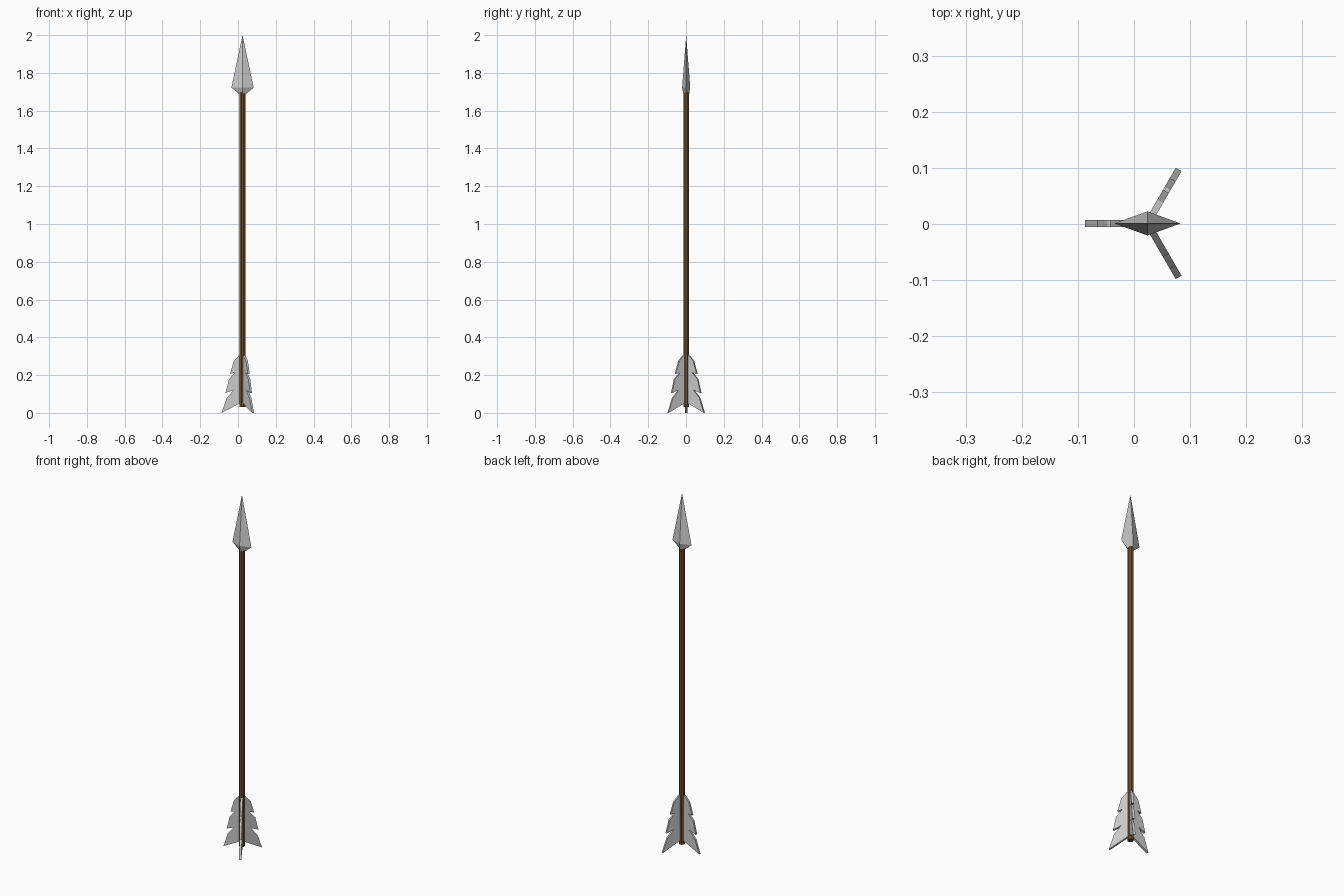
import bpy, bmesh, math
from mathutils import Matrix, Vector

if "Cube" in bpy.data.objects:
    bpy.data.objects.remove(bpy.data.objects["Cube"])

CX, CY = 0.024, 0.001  # arrow axis


def finish(name, bm, mat=None):
    bmesh.ops.recalc_face_normals(bm, faces=bm.faces)
    me = bpy.data.meshes.new(name)
    bm.to_mesh(me)
    bm.free()
    ob = bpy.data.objects.new(name, me)
    ob.location = (CX, CY, 0)
    bpy.context.collection.objects.link(ob)
    if mat:
        me.materials.append(mat)
    return ob


wood = bpy.data.materials.new("wood")
wood.diffuse_color = (0.16, 0.075, 0.025, 1)
wood.use_nodes = True
wood.node_tree.nodes["Principled BSDF"].inputs["Base Color"].default_value = wood.diffuse_color

# Shaft: eight-sided rod
bm = bmesh.new()
z0, z1 = 0.03, 1.70
bmesh.ops.create_cone(bm, cap_ends=True, segments=8, radius1=0.016, radius2=0.016,
                      depth=z1 - z0, matrix=Matrix.Translation((0, 0, (z0 + z1) / 2))
                      @ Matrix.Rotation(math.pi / 8, 4, 'Z'))
finish("shaft", bm, wood)

# Head: flattened four-sided point with a short tapered base
bm = bmesh.new()
rings = []
for hx, hy, z in [(0.02, 0.016, 1.69), (0.059, 0.0215, 1.722)]:
    rings.append([bm.verts.new(p) for p in
                  [(hx, 0, z), (0, hy, z), (-hx, 0, z), (0, -hy, z)]])
tip = bm.verts.new((0, 0, 2.0))
bm.faces.new(rings[0])
for i in range(4):
    j = (i + 1) % 4
    bm.faces.new([rings[0][i], rings[0][j], rings[1][j], rings[1][i]])
    bm.faces.new([rings[1][i], rings[1][j], tip])
finish("arrow_head", bm)

# Feathers: notched profile (radius, height), thickened, three around the shaft
profile = [(0.010, 0.305), (0.018, 0.305), (0.046, 0.275), (0.066, 0.207),
           (0.040, 0.213), (0.072, 0.178), (0.090, 0.105), (0.048, 0.121),
           (0.084, 0.078), (0.111, 0.0), (0.016, 0.050), (0.010, 0.053)]
T = 0.012
for n, deg in enumerate((60, 180, 300)):
    bm = bmesh.new()
    face = bm.faces.new([bm.verts.new((r, -T / 2, z)) for r, z in profile])
    ext = bmesh.ops.extrude_face_region(bm, geom=[face], use_keep_orig=True)
    moved = [g for g in ext["geom"] if isinstance(g, bmesh.types.BMVert)]
    bmesh.ops.translate(bm, verts=moved, vec=Vector((0, T, 0)))
    bmesh.ops.rotate(bm, verts=bm.verts, cent=(0, 0, 0),
                     matrix=Matrix.Rotation(math.radians(deg), 3, 'Z'))
    finish(f"feather_{n + 1}", bm)
